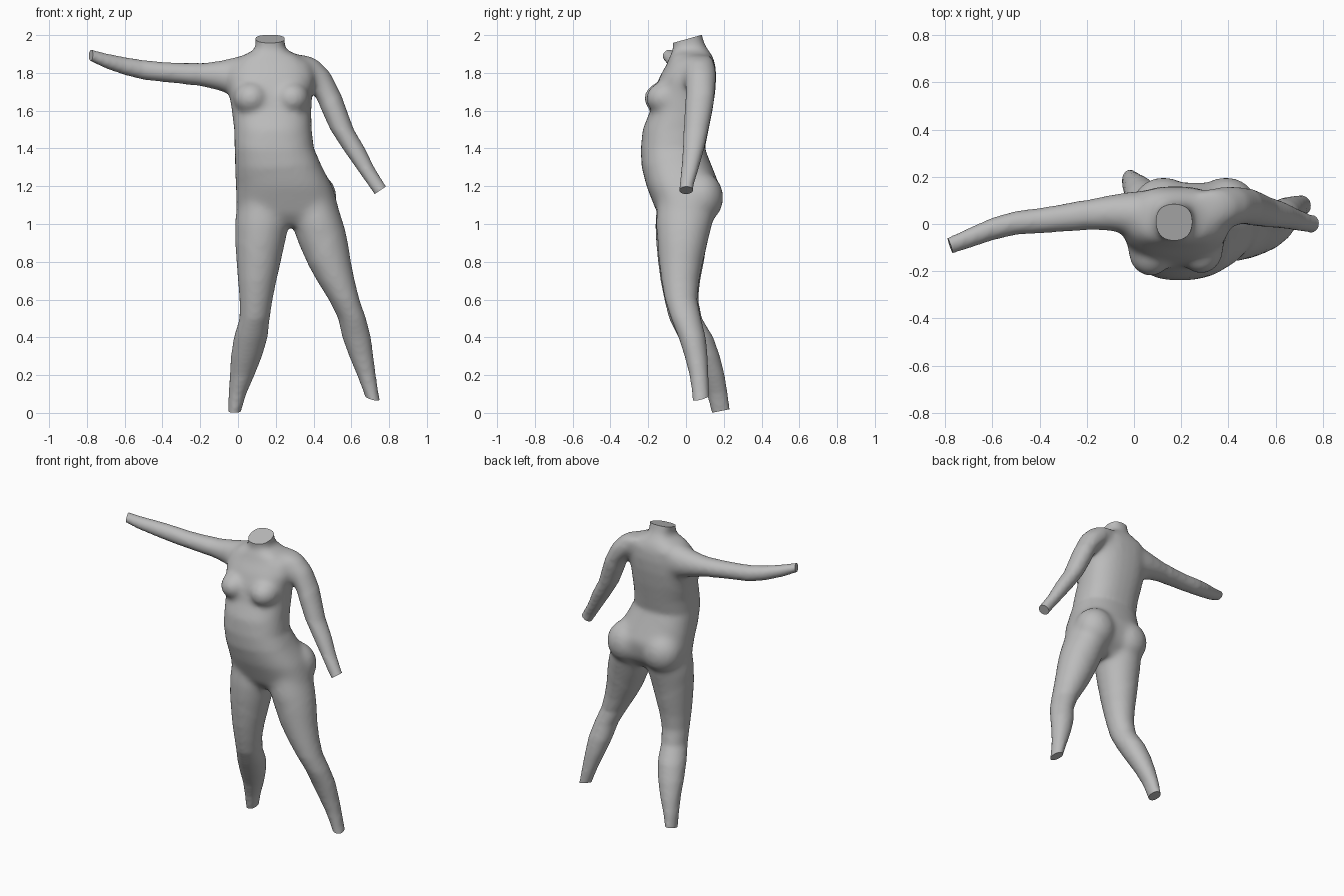
import bpy, bmesh
from math import cos, sin, pi
from mathutils import Vector, Matrix

if "Cube" in bpy.data.objects:
    bpy.data.objects.remove(bpy.data.objects["Cube"])

clay = bpy.data.materials.new("plain grey")
clay.use_nodes = True
grey = (0.5, 0.5, 0.5, 1)
clay.diffuse_color = grey
clay.node_tree.nodes["Principled BSDF"].inputs["Base Color"].default_value = grey

bm = bmesh.new()


def loft(rings, along_x=False, power=1.0, sides=32):
    """Closed tube through rings of (station, low a, high a, low y, high y)."""
    loops = []
    for s, a0, a1, y0, y1 in rings:
        loop = []
        for i in range(sides):
            c, d = cos(2 * pi * i / sides), sin(2 * pi * i / sides)
            c = abs(c) ** power * (1 if c > 0 else -1)
            d = abs(d) ** power * (1 if d > 0 else -1)
            a = (a0 + a1) / 2 + c * (a1 - a0) / 2
            y = (y0 + y1) / 2 + d * (y1 - y0) / 2
            loop.append(bm.verts.new((s, y, a) if along_x else (a, y, s)))
        loops.append(loop)
    faces = [bm.faces.new(loops[0]), bm.faces.new(loops[-1])]
    for p, q in zip(loops, loops[1:]):
        for i in range(sides):
            j = (i + 1) % sides
            faces.append(bm.faces.new((p[i], p[j], q[j], q[i])))
    bmesh.ops.recalc_face_normals(bm, faces=faces)


def blob(centre, radii):
    """Ellipsoid for rounded masses."""
    m = Matrix.Translation(centre) @ Matrix.Diagonal((*radii, 1))
    bmesh.ops.create_uvsphere(bm, u_segments=24, v_segments=16, radius=1, matrix=m)


# Torso and neck
loft([(0.99, .12, .44, -.10, .08), (1.05, .02, .52, -.15, .14),
      (1.1, -.01, .53, -.17, .165), (1.2, -.012, .50, -.21, .18),
      (1.3, -.015, .447, -.235, .14), (1.4, -.018, .402, -.24, .10),
      (1.5, -.02, .39, -.23, .12), (1.6, -.033, .388, -.19, .14),
      (1.7, -.05, .395, -.17, .155), (1.78, -.06, .41, -.14, .16),
      (1.85, -.04, .39, -.10, .155), (1.89, .02, .33, -.085, .14),
      (1.92, .085, .26, -.07, .12), (1.95, .095, .245, -.07, .10),
      (2.04, .085, .255, -.085, .075)], power=0.85)

# Bust and buttocks
for x, y in ((.07, -.115), (.285, -.105)):
    blob((x, y, 1.665), (.095, .108, .09))
for x in (.125, .39):
    blob((x, .075, 1.14), (.135, .125, .14))

# Right leg
loft([(1.15, 0, .25, -.15, .15), (1.0, -.018, .27, -.165, .14),
      (.9, -.014, .25, -.16, .115), (.8, -.008, .228, -.148, .095),
      (.7, 0, .203, -.135, .075), (.6, .008, .183, -.115, .065),
      (.5, .008, .168, -.09, .085), (.4, -.022, .157, -.04, .145),
      (.3, -.038, .128, .015, .18), (.2, -.044, .088, .07, .205),
      (.1, -.05, .044, .11, .222), (0, -.052, .014, .135, .235),
      (-.06, -.053, 0, .15, .24)])

# Left leg
loft([(1.15, .27, .51, -.15, .15), (1.0, .285, .56, -.16, .14),
      (.9, .318, .582, -.152, .115), (.8, .362, .598, -.143, .09),
      (.7, .418, .618, -.13, .07), (.6, .48, .643, -.112, .06),
      (.5, .53, .678, -.08, .08), (.4, .552, .704, -.04, .105),
      (.3, .588, .717, -.008, .115), (.2, .63, .73, .018, .12),
      (.1, .668, .745, .032, .122), (0, .70, .765, .04, .125)])

# Right arm, reaching sideways
loft([(-.84, 1.885, 1.945, -.15, -.08), (-.78, 1.861, 1.925, -.13, -.053),
      (-.7, 1.823, 1.904, -.104, -.016), (-.6, 1.788, 1.884, -.07, .028),
      (-.5, 1.763, 1.868, -.046, .056), (-.4, 1.752, 1.858, -.04, .068),
      (-.3, 1.742, 1.853, -.033, .085), (-.2, 1.728, 1.853, -.027, .105),
      (-.1, 1.705, 1.865, -.03, .125), (0, 1.67, 1.888, -.05, .14),
      (.1, 1.68, 1.9, -.05, .14)], along_x=True)

# Left arm, hanging outward
loft([(1.895, .25, .36, .01, .13), (1.87, .24, .425, -.01, .15),
      (1.8, .30, .492, -.01, .163),
      (1.7, .395, .541, -.004, .157), (1.6, .443, .577, -.008, .14),
      (1.5, .488, .614, -.013, .12), (1.4, .552, .673, -.018, .098),
      (1.3, .622, .722, -.025, .07), (1.2, .692, .784, -.036, .04),
      (1.1, .76, .86, -.04, .035)])

# Fuse the masses into one skin
mesh = bpy.data.meshes.new("body")
bm.to_mesh(mesh)
bm.free()
body = bpy.data.objects.new("body", mesh)
bpy.context.collection.objects.link(body)
remesh = body.modifiers.new("fuse", 'REMESH')
remesh.mode = 'VOXEL'
remesh.voxel_size = 0.012
deps = bpy.context.evaluated_depsgraph_get()
skin = bpy.data.meshes.new_from_object(body.evaluated_get(deps))
body.modifiers.clear()

bm = bmesh.new()
bm.from_mesh(skin)


def soften(verts, times):
    for _ in range(times):
        bmesh.ops.smooth_vert(bm, verts=verts, factor=0.5,
                              use_axis_x=True, use_axis_y=True, use_axis_z=True)


# Blend shoulders, bust, hips and neck root more than the limbs
for centre, radius, times in (((-.06, .04, 1.75), .18, 16), ((.40, .05, 1.78), .17, 16),
                              ((.18, -.18, 1.64), .25, 10), ((.26, 0, 1.08), .32, 16),
                              ((.17, .03, 1.89), .14, 8)):
    near = [v for v in bm.verts if (v.co - Vector(centre)).length < radius]
    soften(near, times)
soften(bm.verts[:], 5)

# Flat cuts at neck, wrists and ankles
for point, normal in (((.17, 0, 1.978), (0, -.28, 1)),
                      ((-.778, -.095, 1.89), (-.94, -.33, .1)),
                      ((.76, 0, 1.183), (.55, 0, -.83)),
                      ((.71, .08, .08), (-.25, .25, -1)),
                      ((-.02, .185, .01), (0, .2, -1))):
    p = Vector(point)
    near = [f for f in bm.faces if (f.calc_center_median() - p).length < .16]
    geom = list({g for f in near for g in (*f.verts, *f.edges, f)})
    bmesh.ops.bisect_plane(bm, geom=geom, plane_co=p, plane_no=Vector(normal),
                           clear_outer=True)
    rim = [e for e in bm.edges if e.is_boundary]
    bmesh.ops.holes_fill(bm, edges=rim, sides=0)

bmesh.ops.recalc_face_normals(bm, faces=bm.faces[:])
bm.to_mesh(mesh)
bm.free()
mesh.materials.clear()
mesh.materials.append(clay)
bpy.data.meshes.remove(skin)

bpy.ops.object.select_all(action='DESELECT')
body.select_set(True)
bpy.context.view_layer.objects.active = body
bpy.ops.object.shade_smooth_by_angle(angle=0.7)
